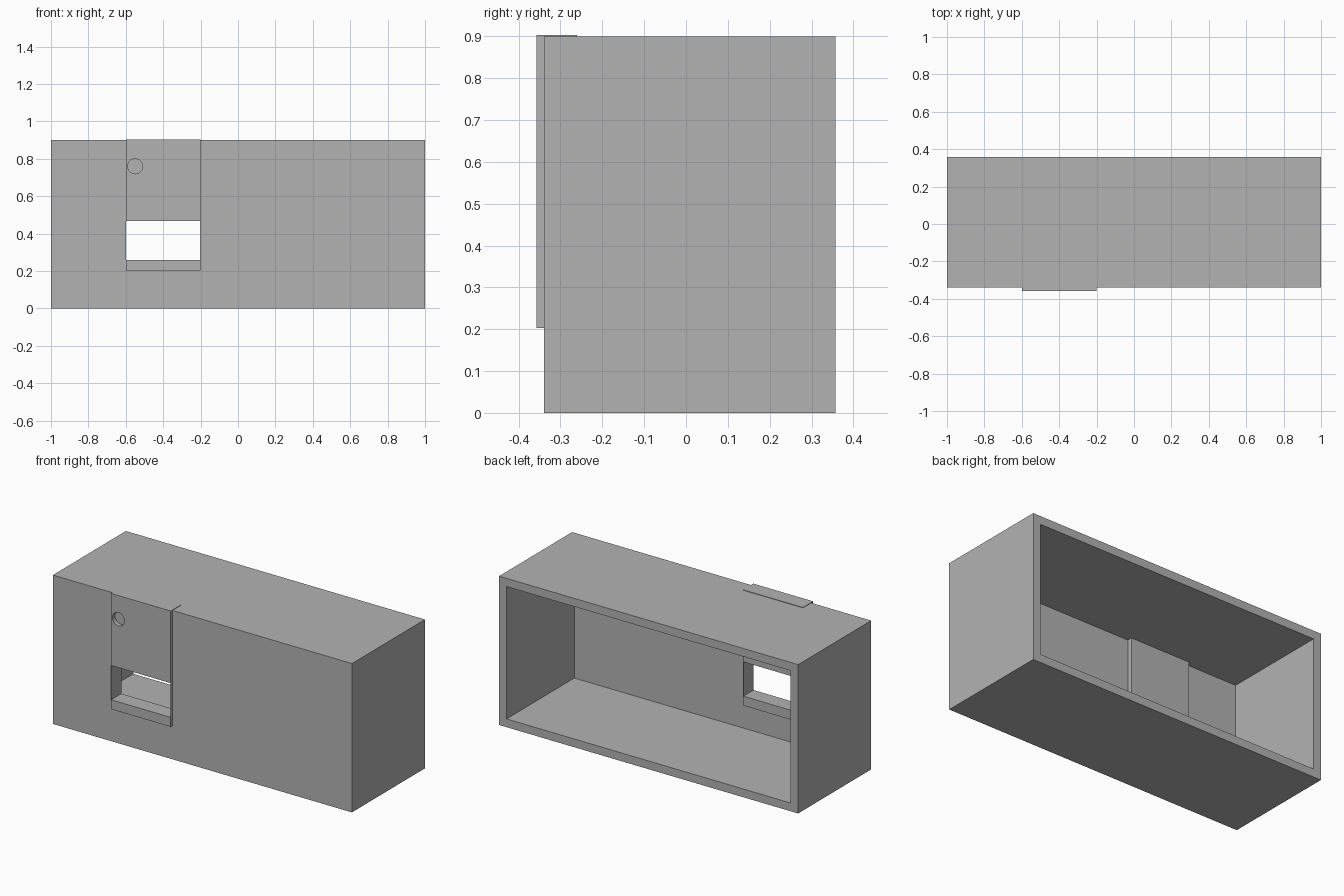
import bpy
from mathutils import Vector

if "Cube" in bpy.data.objects:
    bpy.data.objects.remove(bpy.data.objects["Cube"], do_unlink=True)

grey = bpy.data.materials.new("plain grey")
grey.use_nodes = True
grey.diffuse_color = (0.45, 0.45, 0.45, 1)
grey.node_tree.nodes["Principled BSDF"].inputs["Base Color"].default_value = grey.diffuse_color


def box(name, low, high):
    """Axis-aligned box between two corners."""
    low, high = Vector(low), Vector(high)
    bpy.ops.mesh.primitive_cube_add(size=1, location=(low + high) / 2)
    ob = bpy.context.object
    ob.name = name
    ob.scale = high - low
    bpy.ops.object.transform_apply(location=True, rotation=False, scale=True)
    ob.data.materials.append(grey)
    return ob


def cut(target, cutter):
    """Subtract the cutter, apply the result and remove the cutter."""
    cutter.hide_render = True
    mod = target.modifiers.new("cut", "BOOLEAN")
    mod.operation = "DIFFERENCE"
    mod.solver = "EXACT"
    mod.object = cutter
    bpy.context.view_layer.objects.active = target
    bpy.ops.object.modifier_apply(modifier=mod.name)
    bpy.data.objects.remove(cutter, do_unlink=True)


front, back, wall = -0.34, 0.357, 0.05
left, right = -0.6, -0.2
face, rear = -0.357, -0.26
bottom, top = 0.203, 0.903
sheet = 0.002

# Case: box with an open back and a slot for the insert
case = box("case", (-1, front, 0), (1, back, 0.9))
cut(case, box("cavity", (-1 + wall, front + wall, wall), (1 - wall, back + 0.1, 0.9 - wall)))
cut(case, box("slot", (left, face - 0.1, bottom), (right, rear, top + 0.1)))

# Insert: block with a window through it, keeping thin side sheets
insert = box("insert", (left, face, bottom), (right, rear, top))
cut(insert, box("window", (left + sheet, face - 0.1, 0.26), (right - sheet, rear + 0.1, 0.467)))

# Round recess near the upper corner of the insert
bpy.ops.mesh.primitive_cylinder_add(vertices=48, radius=0.04, depth=0.05,
                                    location=(-0.55, face, 0.76), rotation=(1.570796, 0, 0))
recess = bpy.context.object
recess.data.materials.append(grey)
cut(insert, recess)

for ob in (case, insert):
    bpy.ops.object.select_all(action="DESELECT")
    ob.select_set(True)
    bpy.context.view_layer.objects.active = ob
    bpy.ops.object.shade_smooth_by_angle()
